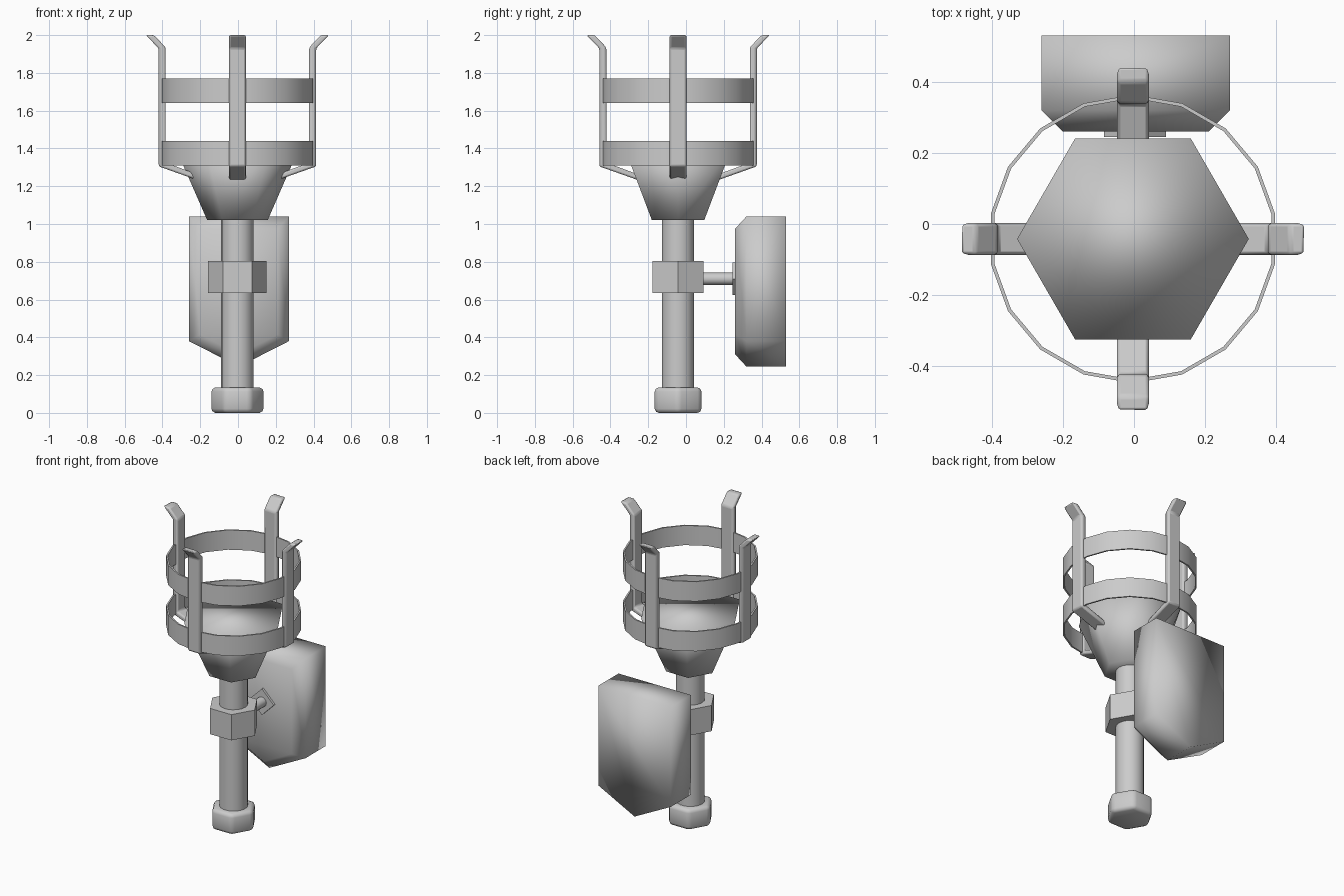
import bpy, bmesh, math
from mathutils import Matrix, Vector

if "Cube" in bpy.data.objects:
    bpy.data.objects.remove(bpy.data.objects["Cube"])

CX, CY = -0.003, -0.042      # axis of the torch


def make(name, verts, faces, bevel=0, angle=40, smooth_all=False):
    me = bpy.data.meshes.new(name)
    me.from_pydata(verts, [], faces)
    bm = bmesh.new()
    bm.from_mesh(me)
    bmesh.ops.recalc_face_normals(bm, faces=bm.faces)
    bm.to_mesh(me)
    bm.free()
    ob = bpy.data.objects.new(name, me)
    bpy.context.collection.objects.link(ob)
    bpy.ops.object.select_all(action='DESELECT')
    ob.select_set(True)
    bpy.context.view_layer.objects.active = ob
    if smooth_all:
        bpy.ops.object.shade_smooth()
    else:
        bpy.ops.object.shade_smooth_by_angle(angle=math.radians(angle))
    if bevel:
        b = ob.modifiers.new("bevel", 'BEVEL')
        b.width = bevel
        b.segments = 2
    return ob


def loft(name, loops, closed=False, **kw):
    """Skin equal-length loops; cap the ends, or join last to first if closed."""
    n, m = len(loops[0]), len(loops)
    verts = [v for loop in loops for v in loop]
    faces = []
    for k in range(m if closed else m - 1):
        a, b = k * n, (k + 1) % m * n
        faces += [(a + i, a + (i + 1) % n, b + (i + 1) % n, b + i) for i in range(n)]
    if not closed:
        faces += [tuple(range(n)), tuple(range((m - 1) * n, m * n))]
    return make(name, verts, faces, **kw)


def circle(r, z, n, start=0):
    return [(CX + r * math.cos(start + math.tau * i / n),
             CY + r * math.sin(start + math.tau * i / n), z) for i in range(n)]


# handle, hexagonal pommel, collar and bowl
loft("shaft", [circle(0.086, 0.08, 18), circle(0.086, 1.06, 18)])
loft("pommel", [circle(0.143, 0.0, 6), circle(0.143, 0.135, 6)], bevel=0.022, smooth_all=True)
loft("collar", [circle(0.155, 0.635, 6), circle(0.155, 0.805, 6)])
loft("bowl", [circle(0.16, 1.02, 6), circle(0.326, 1.40, 6)], smooth_all=True)

# thin 18-sided hoops
for name, z0, z1 in (("lower_hoop", 1.31, 1.44), ("upper_hoop", 1.64, 1.77)):
    s, ro, ri = math.pi / 2, 0.406, 0.396
    loft(name, [circle(ro, z0, 18, s), circle(ro, z1, 18, s),
                circle(ri, z1, 18, s), circle(ri, z0, 18, s)], closed=True)

# four bent prongs: (radius, height) of outer and inner edges
outer = [(0.205, 1.23), (0.417, 1.305), (0.417, 1.93), (0.485, 2.0)]
inner = [(0.205, 1.26), (0.38, 1.325), (0.38, 1.935), (0.442, 2.0)]
for k in range(4):
    rot = Matrix.Translation((CX, CY, 0)) @ Matrix.Rotation(k * math.pi / 2, 4, 'Z')
    loops = [[rot @ Vector(p) for p in ((o[0], -0.045, o[1]), (o[0], 0.045, o[1]),
                                        (i[0], 0.045, i[1]), (i[0], -0.045, i[1]))]
             for o, i in zip(outer, inner)]
    loft("prong_%d" % (k + 1), loops, bevel=0.01)


# bracket: round peg and diamond mounting plate
def peg(name, r, n, y0, y1):
    ring = [(0.003 + r * math.cos(math.tau * i / n), 0.71 + r * math.sin(math.tau * i / n))
            for i in range(n)]
    loft(name, [[(x, y, z) for x, z in ring] for y in (y0, y1)])


peg("bracket_peg", 0.033, 12, 0.05, 0.27)
peg("mounting_plate", 0.087, 4, 0.245, 0.275)


# shield-shaped back plate with a chamfered inner side
def pentagon(y, w, top, side, tip):
    return [(0.005 + x, y, z) for x, z in ((-w, top), (w, top), (w, side), (0, tip), (-w, side))]


loft("back_shield", [pentagon(0.26, 0.205, 0.975, 0.415, 0.31),
                     pentagon(0.32, 0.265, 1.04, 0.38, 0.245),
                     pentagon(0.53, 0.265, 1.04, 0.38, 0.245)], smooth_all=True)
